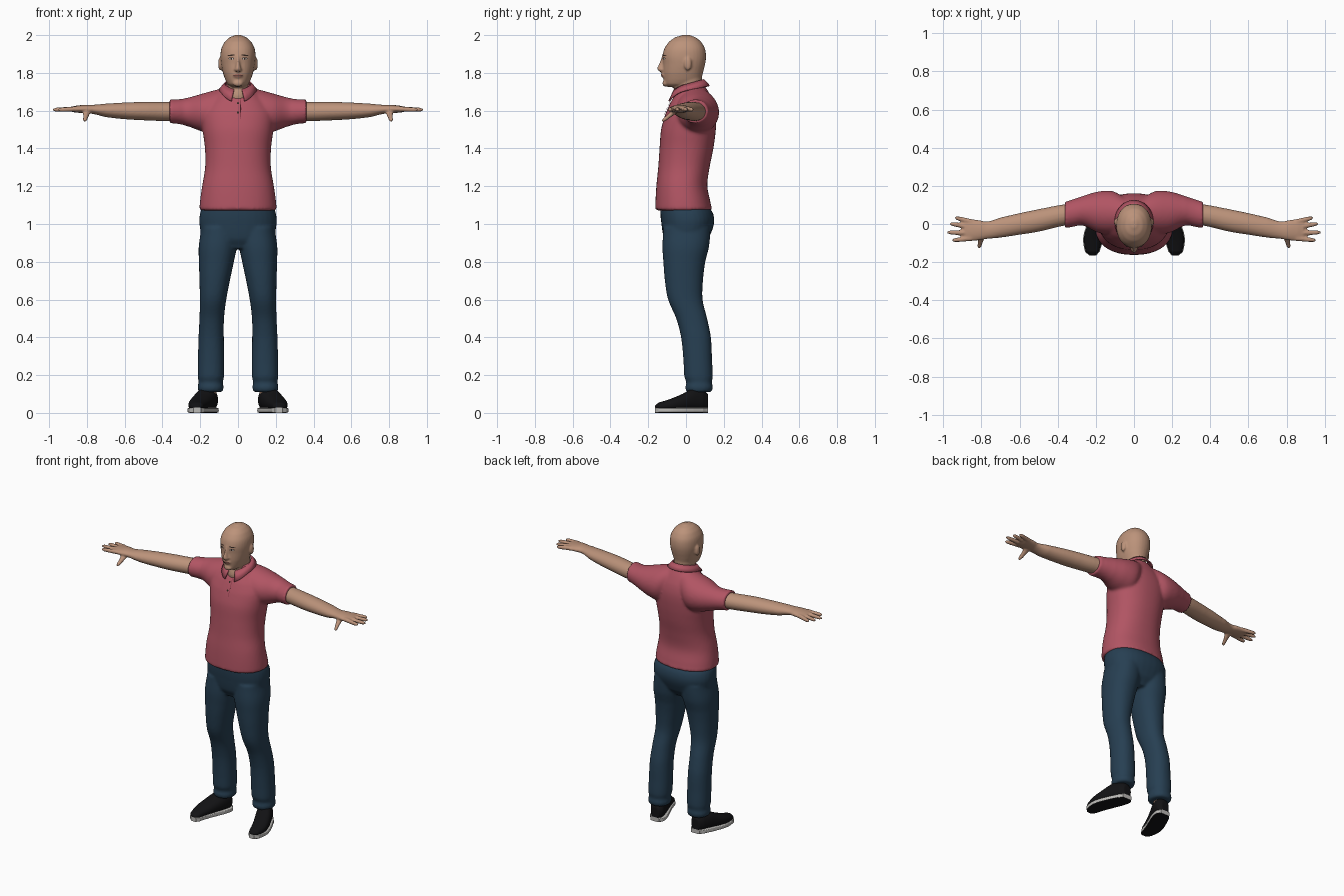
import bpy, bmesh, math
from mathutils import Vector, Matrix
from mathutils.bvhtree import BVHTree

if "Cube" in bpy.data.objects:
    bpy.data.objects.remove(bpy.data.objects["Cube"])


def material(name, rgb):
    m = bpy.data.materials.new(name)
    m.use_nodes = True
    m.diffuse_color = (*rgb, 1)
    m.node_tree.nodes["Principled BSDF"].inputs["Base Color"].default_value = (*rgb, 1)
    return m


SKIN = material("skin", (.5, .29, .195))
SHIRT = material("rose cotton", (.44, .09, .125))
SEAM = material("dark rose seam", (.25, .045, .065))
JEANS = material("blue denim", (.02, .05, .085))
BLACK = material("black canvas", (.006, .006, .007))
RUBBER = material("pale rubber", (.5, .49, .47))
HAIR = material("dark brown", (.035, .02, .015))
WHITE = material("eye white", (.6, .56, .52))
LIP = material("lip", (.36, .15, .115))


def spline(rings, steps=5):
    """Catmull-Rom resampling of ring bounds."""
    out = []
    for i in range(len(rings) - 1):
        a, b, c, d = (rings[max(0, min(len(rings) - 1, i + k))] for k in (-1, 0, 1, 2))
        for s in range(steps):
            t = s / steps
            out.append([q + .5 * t * (r - p + t * (2 * p - 5 * q + 4 * r - e + t * (3 * (q - r) + e - p)))
                        for p, q, r, e in zip(a, b, c, d)])
            out[-1][0] = b[0] + (c[0] - b[0]) * t
    return out + [list(rings[-1])]


def loft(bm, axis, rings, side=1, power=2, n=32):
    """Closed skin through oval rings: (position, u0, u1, v0, v1)."""
    prev = None
    for t, u0, u1, v0, v1 in spline(rings):
        ring = []
        for k in range(n):
            c, s = math.cos(math.tau * k / n), math.sin(math.tau * k / n)
            u = (u0 + u1) / 2 + (u1 - u0) / 2 * math.copysign(abs(c) ** (2 / power), c)
            v = (v0 + v1) / 2 + (v1 - v0) / 2 * math.copysign(abs(s) ** (2 / power), s)
            x, y, z = {"x": (t, u, v), "y": (u, t, v), "z": (u, v, t)}[axis]
            ring.append(bm.verts.new((x * side, y, z)))
        if prev:
            for k in range(n):
                bm.faces.new((prev[k - 1], prev[k], ring[k], ring[k - 1]))
        else:
            bm.faces.new(ring)
        prev = ring
    bm.faces.new(prev)


def centred(rings):
    """Rings symmetric in x: (z, half width, y0, y1)."""
    return [(z, -w, w, a, b) for z, w, a, b in rings]


def ball(bm, centre, size):
    m = Matrix.Translation(centre) @ Matrix.Diagonal((*size, 1))
    bmesh.ops.create_uvsphere(bm, u_segments=20, v_segments=12, radius=1, matrix=m)


def finish(name, bm, mats, voxel=0, smooth=3):
    bmesh.ops.recalc_face_normals(bm, faces=bm.faces)
    me = bpy.data.meshes.new(name)
    bm.to_mesh(me)
    bm.free()
    for m in mats:
        me.materials.append(m)
    ob = bpy.data.objects.new(name, me)
    bpy.context.collection.objects.link(ob)
    for p in me.polygons:
        p.use_smooth = True
    if voxel:
        r = ob.modifiers.new("blend", "REMESH")
        r.mode, r.voxel_size, r.use_smooth_shade = "VOXEL", voxel, True
        s = ob.modifiers.new("soften", "SMOOTH")
        s.factor, s.iterations = .5, smooth
    return ob


# Head with neck, nose and ears
bm = bmesh.new()
loft(bm, "z", centred([(1.725, .035, -.095, .03), (1.74, .055, -.112, .06), (1.765, .068, -.118, .08),
                       (1.8, .08, -.122, .09), (1.85, .09, -.122, .102), (1.89, .093, -.124, .106),
                       (1.93, .088, -.114, .1), (1.965, .07, -.09, .08), (1.988, .045, -.058, .052),
                       (2.001, .014, -.02, .02)]), power=2.15)
loft(bm, "z", centred([(1.62, .075, -.06, .1), (1.68, .068, -.072, .09), (1.73, .062, -.058, .084),
                       (1.8, .062, -.04, .085)]))
loft(bm, "z", centred([(1.803, .012, -.135, -.09), (1.815, .02, -.15, -.09), (1.83, .015, -.15, -.09),
                       (1.86, .01, -.138, -.09), (1.895, .012, -.126, -.09)]))
ball(bm, (0, -.108, 1.745), (.028, .017, .018))
ball(bm, (0, -.118, 1.788), (.026, .012, .016))
for s in (1, -1):
    ball(bm, (s * .094, .01, 1.848), (.011, .02, .036))
head = finish("head", bm, [SKIN], .006)

# Polo shirt: torso and short sleeves
bm = bmesh.new()
loft(bm, "z", centred([(1.072, .203, -.162, .137), (1.1, .203, -.162, .132), (1.2, .19, -.157, .113),
                       (1.3, .174, -.147, .125), (1.4, .175, -.14, .145), (1.5, .187, -.132, .158),
                       (1.58, .19, -.11, .16), (1.64, .16, -.084, .148), (1.69, .11, -.055, .125),
                       (1.74, .075, -.04, .097)]), power=2.25, n=48)
for s in (1, -1):
    loft(bm, "x", [(.03, -.03, .13, 1.55, 1.73), (.11, -.055, .172, 1.48, 1.712), (.19, -.045, .17, 1.49, 1.69),
                   (.27, -.008, .147, 1.518, 1.668), (.32, -.015, .13, 1.53, 1.66),
                   (.362, -.022, .117, 1.533, 1.66)], s)
shirt = finish("polo_shirt", bm, [SHIRT], .009, 4)

# Turned-down collar, open at the front
bm = bmesh.new()
prev = None
for k in range(41):
    a = .3 + (math.tau - .6) * k / 40
    f = math.cos(a)
    front = max(f, 0) ** 3
    top = (.072 * math.sin(a), .014 - .082 * f, 1.745 - .022 * f - .012 * front)
    low = (.102 * math.sin(a) + .02 * front * math.sin(a), .014 - .112 * f, 1.712 - .022 * f - .045 * front)
    pair = [bm.verts.new(top), bm.verts.new(low)]
    if prev:
        bm.faces.new((prev[0], prev[1], pair[1], pair[0]))
    prev = pair
collar = finish("collar", bm, [SHIRT])
collar.modifiers.new("cloth", "SOLIDIFY").thickness = .008

# Bare arms with hands
fingers = [(.012, .033, .94), (-.018, .002, .967), (-.047, -.044, .982), (-.075, -.086, .955)]
for s, label in ((1, "left"), (-1, "right")):
    bm = bmesh.new()
    loft(bm, "x", [(.3, .0, .11, 1.55, 1.645), (.37, -.01, .102, 1.545, 1.645), (.5, -.04, .078, 1.549, 1.646),
                   (.6, -.056, .057, 1.555, 1.643), (.7, -.071, .034, 1.566, 1.637),
                   (.77, -.078, .013, 1.583, 1.631), (.81, -.085, .02, 1.587, 1.631),
                   (.86, -.09, .026, 1.59, 1.626), (.89, -.082, .02, 1.596, 1.62)], s)
    for y0, y1, tip in fingers:
        rows = []
        for t, r in ((0, .014), (.4, .013), (.8, .0115), (.95, .008), (1, .003)):
            y, z = y0 + (y1 - y0) * t, 1.609 - .004 * t
            rows.append((.85 + (tip - .85) * t, y - r, y + r, z - r, z + r))
        loft(bm, "x", rows, s, n=14)
    loft(bm, "y", [(-.128, .808, .816, 1.543, 1.551), (-.12, .8, .822, 1.54, 1.562),
                   (-.09, .79, .82, 1.558, 1.588), (-.05, .775, .825, 1.585, 1.62)], s, n=14)
    finish(label + "_arm", bm, [SKIN], .006)

# Trousers
bm = bmesh.new()
loft(bm, "z", centred([(.87, .08, -.09, .08), (.92, .18, -.117, .118), (1.0, .204, -.13, .148),
                       (1.06, .2, -.136, .142), (1.11, .18, -.135, .105)]), power=2.3)
for s in (1, -1):
    loft(bm, "z", [(.11, .082, .208, .003, .135), (.135, .076, .214, -.004, .143), (.16, .08, .209, .002, .137),
                   (.19, .074, .213, -.009, .142), (.28, .073, .212, -.014, .138), (.4, .075, .209, -.026, .132),
                   (.5, .074, .204, -.052, .112), (.6, .062, .202, -.095, .088), (.7, .043, .204, -.112, .09),
                   (.8, .022, .207, -.12, .102), (.88, .006, .208, -.125, .122), (.98, .0, .195, -.12, .13)],
         s, power=2.2)
finish("trousers", bm, [JEANS], .009, 3)

# Shoes, soles and ankles
shoe = [(-.165, .2, .232, .018, .04), (-.145, .184, .253, .012, .055), (-.08, .163, .263, .01, .075),
        (-.02, .138, .25, .01, .1), (.04, .114, .225, .01, .13), (.09, .106, .2, .01, .125),
        (.117, .122, .18, .015, .1)]
for s, label in ((1, "left"), (-1, "right")):
    bm = bmesh.new()
    loft(bm, "y", shoe, s, power=2.3)
    finish(label + "_shoe", bm, [BLACK], .006, 2)

    bm = bmesh.new()
    loft(bm, "y", [(y, a - .004, b + .004, 0, .028) for y, a, b, _, _ in shoe], s, power=6)
    bm.normal_update()
    bmesh.ops.recalc_face_normals(bm, faces=bm.faces)
    for f in bm.faces:
        f.material_index = int(f.normal.z < -.7)  # dark tread underneath
    sole = finish(label + "_sole", bm, [RUBBER, BLACK])
    for p in sole.data.polygons:
        p.use_smooth = False

    bm = bmesh.new()
    loft(bm, "z", [(.08, .115, .185, .025, .1), (.2, .11, .18, .03, .11)], s)
    finish(label + "_ankle", bm, [SKIN])

# Thin plates laid on the face and the shirt front
depsgraph = bpy.context.evaluated_depsgraph_get()
surfaces = {ob.name: BVHTree.FromObject(ob, depsgraph) for ob in (head, shirt)}


def plate(name, ob, mat, x, z, w, h, tilt=0, lift=.002, power=2):
    bm = bmesh.new()
    rings = []
    for r in (.02, .35, .7, 1):
        ring = []
        for k in range(20):
            c, s = math.cos(math.tau * k / 20), math.sin(math.tau * k / 20)
            u = w * r * math.copysign(abs(c) ** (2 / power), c)
            v = h * r * math.copysign(abs(s) ** (2 / power), s) + tilt * u
            hit = surfaces[ob.name].ray_cast(Vector((x + u, -1, z + v)), Vector((0, 1, 0)))[0]
            y = hit.y if hit else -.1
            ring.append(bm.verts.new((x + u, y - lift, z + v)))
        if rings:
            for k in range(20):
                bm.faces.new((rings[-1][k - 1], rings[-1][k], ring[k], ring[k - 1]))
        rings.append(ring)
    bm.faces.new(rings[0])
    return finish(name, bm, [mat])


for s, label in ((1, "left"), (-1, "right")):
    plate(label + "_eyebrow", head, HAIR, s * .037, 1.893, .02, .0035, -s * .12)
    plate(label + "_eyelid_line", head, HAIR, s * .036, 1.876, .015, .0065)
    plate(label + "_eye", head, WHITE, s * .036, 1.875, .012, .0045, lift=.003)
    plate(label + "_iris", head, HAIR, s * .036, 1.875, .005, .0045, lift=.004)
    plate(label + "_nostril", head, HAIR, s * .009, 1.808, .004, .002)
plate("lips", head, LIP, 0, 1.786, .026, .009)
plate("mouth_line", head, HAIR, 0, 1.788, .024, .0018, lift=.003)
plate("placket", shirt, SHIRT, 0, 1.61, .014, .055, lift=.004, power=8)
plate("placket_seam", shirt, SEAM, .013, 1.61, .0016, .055, lift=.005, power=8)
for z in (1.64, 1.59):
    plate("button", shirt, HAIR, 0, z, .006, .006, lift=.006)
